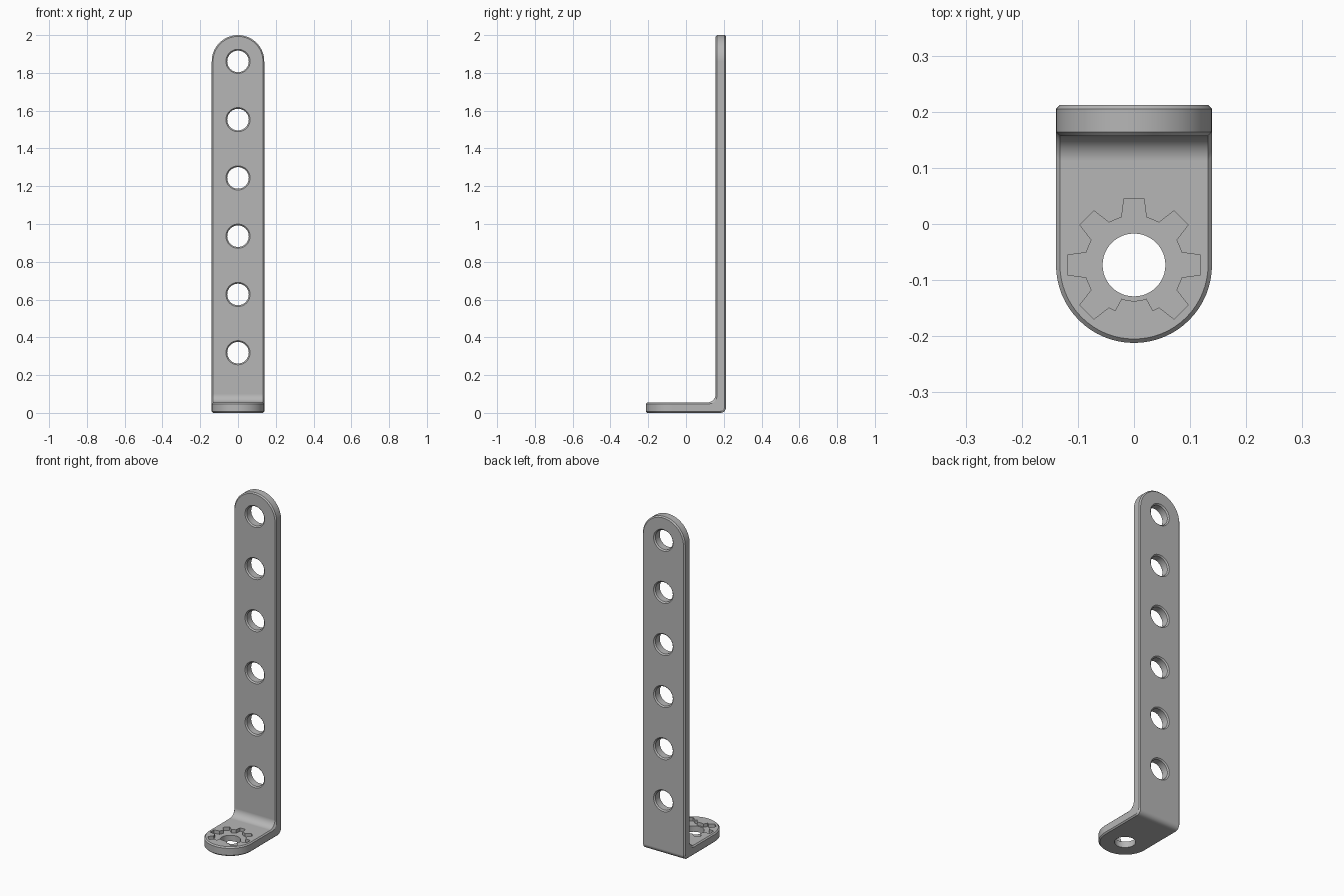
import bpy, bmesh
from math import sin, cos, pi, radians
from mathutils import Vector

if "Cube" in bpy.data.objects:
    bpy.data.objects.remove(bpy.data.objects["Cube"])

HALF_W = 0.139      # half width, also the radius of both rounded ends
THICK = 0.055       # plate thickness
CH = 0.007          # edge chamfer
BACK = 0.212        # rear face of the upright
FRONT = BACK - THICK
FOOT_Y = -BACK + HALF_W
TOP_Z = 2 - HALF_W
SEG = 16

steel = bpy.data.materials.new("grey_steel")
steel.use_nodes = True
colour = (0.47, 0.47, 0.47, 1)
steel.diffuse_color = colour
steel.node_tree.nodes["Principled BSDF"].inputs["Base Color"].default_value = colour


def make_object(name, bm):
    bmesh.ops.remove_doubles(bm, verts=bm.verts, dist=1e-5)
    bmesh.ops.recalc_face_normals(bm, faces=bm.faces)
    mesh = bpy.data.meshes.new(name)
    bm.to_mesh(mesh)
    bm.free()
    mesh.materials.append(steel)
    obj = bpy.data.objects.new(name, mesh)
    bpy.context.collection.objects.link(obj)
    return obj


def loft(name, rings, caps):
    """Skin a list of equal point rings, optionally closing both ends."""
    bm = bmesh.new()
    loops = [[bm.verts.new(p) for p in ring] for ring in rings]
    n = len(loops[0])
    for a, b in zip(loops, loops[1:]):
        for i in range(n):
            j = (i + 1) % n
            bm.faces.new((a[i], a[j], b[j], b[i]))
    if caps:
        bm.faces.new(loops[0])
        bm.faces.new(loops[-1])
    return make_object(name, bm)


def section(points):
    """Mirror (half width, y, z) points into a closed chamfered section."""
    right = [Vector(p) for p in points]
    left = [Vector((-p.x, p.y, p.z)) for p in reversed(right)]
    return right + left


def foot_section(a):
    r = HALF_W - CH
    mid = (HALF_W * cos(a), FOOT_Y - HALF_W * sin(a))
    inset = (r * cos(a), FOOT_Y - r * sin(a))
    return section([(*inset, THICK), (*mid, THICK - CH), (*mid, CH), (*inset, 0)])


def upright_section(a):
    r = HALF_W - CH
    mx, mz = HALF_W * cos(a), TOP_Z + HALF_W * sin(a)
    ix, iz = r * cos(a), TOP_Z + r * sin(a)
    return section([(ix, FRONT, iz), (mx, FRONT + CH, mz), (mx, BACK - CH, mz), (ix, BACK, iz)])


def bend_section(a, r_in=0.045, r_out=0.03):
    inner = Vector((0, FRONT - r_in + r_in * sin(a), THICK + r_in - r_in * cos(a)))
    outer = Vector((0, BACK - r_out + r_out * sin(a), r_out - r_out * cos(a)))
    step = (outer - inner) * (CH / THICK)
    wide, narrow = Vector((HALF_W, 0, 0)), Vector((HALF_W - CH, 0, 0))
    return section([inner + narrow, inner + step + wide, outer - step + wide, outer + narrow])


# Bent bar: rounded foot, filleted bend, rounded upright
arc = [pi / 2 * i / SEG for i in range(SEG + 1)]
rings = [foot_section(a) for a in reversed(arc)]
rings += [bend_section(a) for a in arc]
rings += [upright_section(a) for a in arc]
bracket = loft("bent_bracket", rings, False)


def cut(cutter):
    cutter.hide_render = True
    mod = bracket.modifiers.new("cut", "BOOLEAN")
    mod.operation = "DIFFERENCE"
    mod.solver = "EXACT"
    mod.object = cutter
    bpy.context.view_layer.objects.active = bracket
    bpy.ops.object.modifier_apply(modifier=mod.name)
    bpy.data.objects.remove(cutter)


def circle(r, n=48):
    return [(r * cos(2 * pi * i / n), r * sin(2 * pi * i / n)) for i in range(n)]


# Six countersunk holes up the upright
HOLE = 0.057
FLARE = HOLE + CH + 0.01
profile = [(FRONT - 0.01, FLARE), (FRONT + CH, HOLE), (BACK - CH, HOLE), (BACK + 0.01, FLARE)]
for k in range(6):
    z = TOP_Z - 0.3085 * k
    cut(loft("hole_cutter", [[(x, y, z + h) for x, h in circle(r)] for y, r in profile], True))

# Toothed recess in the foot, with a key in place of the front tooth
polar = []
for k in range(-1, 6):
    mid = -45 + 45 * (k + 1)
    polar += [(mid - 14.5, 0.088), (mid - 8.5, 0.12), (mid + 8.5, 0.12), (mid + 14.5, 0.088)]
polar += [(247.5, 0.088)] + [(250 + 5 * i, 0.064) for i in range(9)] + [(292.5, 0.088)]
outline = [(r * cos(radians(a)), FOOT_Y + r * sin(radians(a))) for a, r in polar]
cut(loft("recess_cutter", [[(x, y, z) for x, y in outline] for z in (THICK - 0.02, THICK + 0.02)], True))

# Centre hole through the foot
cut(loft("foot_hole_cutter", [[(x, FOOT_Y + y, z) for x, y in circle(0.056)] for z in (-0.02, THICK + 0.02)], True))

# Smooth curved walls, crisp chamfers
bpy.ops.object.select_all(action="DESELECT")
bracket.select_set(True)
bpy.context.view_layer.objects.active = bracket
bpy.ops.object.shade_smooth_by_angle(angle=radians(25))
weighted = bracket.modifiers.new("flat_face_normals", "WEIGHTED_NORMAL")
weighted.keep_sharp = True
